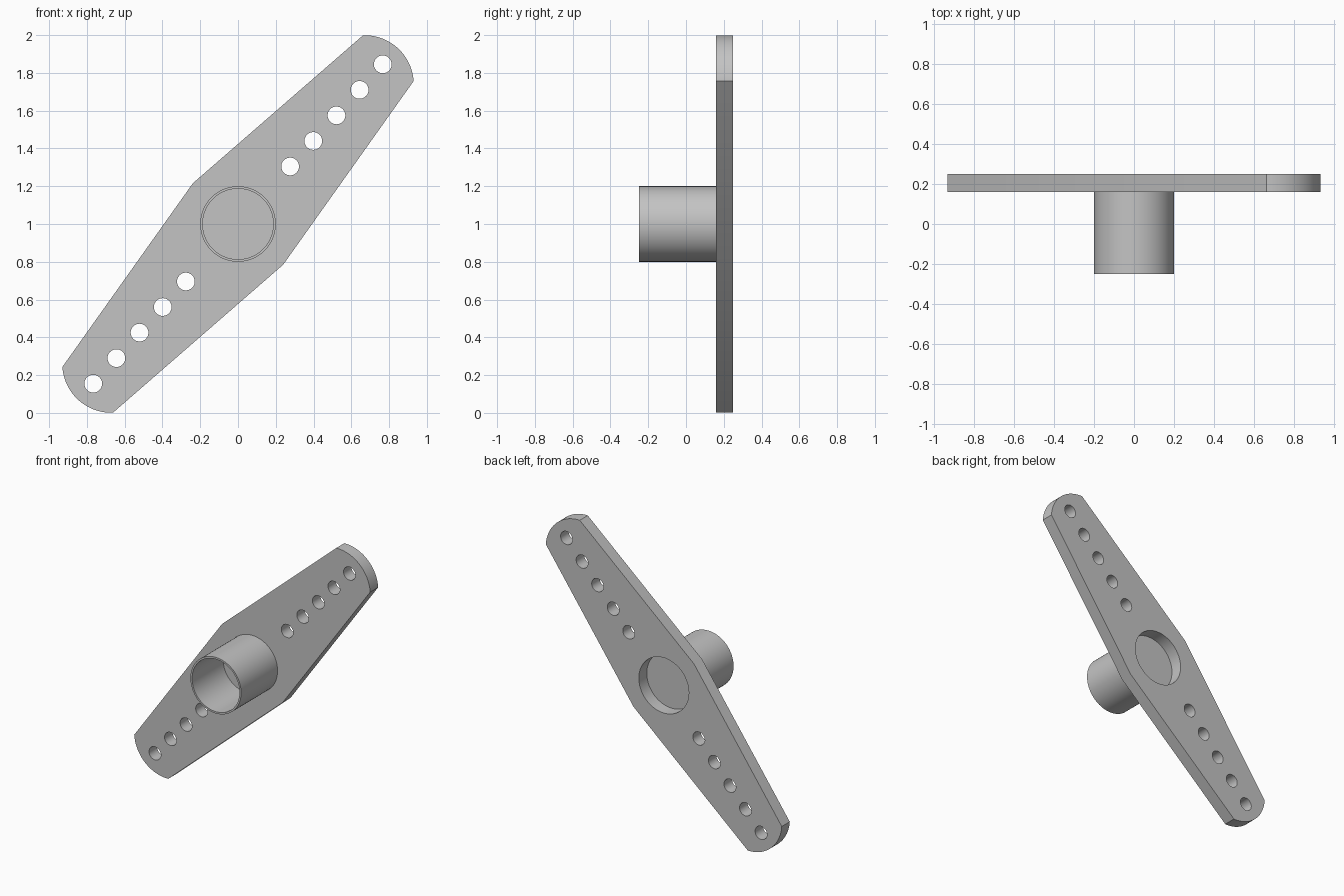
import bpy, bmesh, math
from mathutils import Matrix

cube = bpy.data.objects.get("Cube")
if cube:
    bpy.data.objects.remove(cube, do_unlink=True)

TILT = math.radians(47.8)          # lean of the arm in the front plane
FRONT, BACK = 0.16, 0.25           # plate faces along y
HUB_R, BORE_R, RECESS_R = 0.20, 0.187, 0.197

grey = bpy.data.materials.new("light grey")
grey.use_nodes = True
grey.diffuse_color = (0.55, 0.55, 0.55, 1)
grey.node_tree.nodes["Principled BSDF"].inputs["Base Color"].default_value = (0.55, 0.55, 0.55, 1)


def circle(cx, r, n):
    return [(cx + r * math.cos(2 * math.pi * i / n), r * math.sin(2 * math.pi * i / n))
            for i in range(n)]


def finish(name, bm, angle):
    bmesh.ops.remove_doubles(bm, verts=bm.verts, dist=1e-5)
    bmesh.ops.recalc_face_normals(bm, faces=bm.faces)
    mesh = bpy.data.meshes.new(name)
    bm.to_mesh(mesh)
    bm.free()
    mesh.materials.append(grey)
    ob = bpy.data.objects.new(name, mesh)
    bpy.context.collection.objects.link(ob)
    bpy.ops.object.select_all(action='DESELECT')
    ob.select_set(True)
    bpy.context.view_layer.objects.active = ob
    bpy.ops.object.shade_smooth_by_angle(angle=math.radians(angle))
    return ob


# Arm outline: rounded tip and widest point, repeated by half a turn
half = [(0.0, -0.322)]
for i in range(25):
    a = math.radians(-44 + 88 * i / 24)
    half.append((0.998 + 0.26 * math.cos(a), 0.26 * math.sin(a)))
loops = [half + [(-x, -y) for x, y in half]]

# Central recess and the row of holes on each side
loops.append(circle(0, RECESS_R, 64))
for side in (-1, 1):
    for i in range(5):
        loops.append(circle(side * (0.411 + 0.1825 * i), 0.047, 32))

# Filled flat curve gives the plate with its holes
curve = bpy.data.curves.new("arm_outline", 'CURVE')
curve.dimensions = '2D'
curve.fill_mode = 'BOTH'
curve.extrude = (BACK - FRONT) / 2
for pts in loops:
    sp = curve.splines.new('POLY')
    sp.points.add(len(pts) - 1)
    for p, (x, y) in zip(sp.points, pts):
        p.co = (x, y, 0, 1)
    sp.use_cyclic_u = True
temp = bpy.data.objects.new("arm_outline", curve)
bpy.context.collection.objects.link(temp)
bpy.context.view_layer.update()
plate = bpy.data.meshes.new_from_object(temp.evaluated_get(bpy.context.evaluated_depsgraph_get()))
bpy.data.objects.remove(temp, do_unlink=True)

bm = bmesh.new()
bm.from_mesh(plate)
bpy.data.meshes.remove(plate)
bm.transform(Matrix.Translation((0, (FRONT + BACK) / 2, 1))
             @ Matrix.Rotation(math.pi / 2, 4, 'X') @ Matrix.Rotation(TILT, 4, 'Z'))
finish("arm_plate", bm, 30)

# Hub: hollow tube closed by a floor, turned around the y axis
profile = [(0, FRONT), (HUB_R, FRONT), (HUB_R, -0.25), (BORE_R, -0.25), (BORE_R, 0.10), (0, 0.10)]
bm = bmesh.new()
verts = [bm.verts.new((r, y, 1)) for r, y in profile]
edges = [bm.edges.new(pair) for pair in zip(verts, verts[1:])]
bmesh.ops.spin(bm, geom=verts + edges, cent=(0, 0, 1), axis=(0, 1, 0),
               angle=2 * math.pi, steps=64)
finish("hub_tube", bm, 30)
